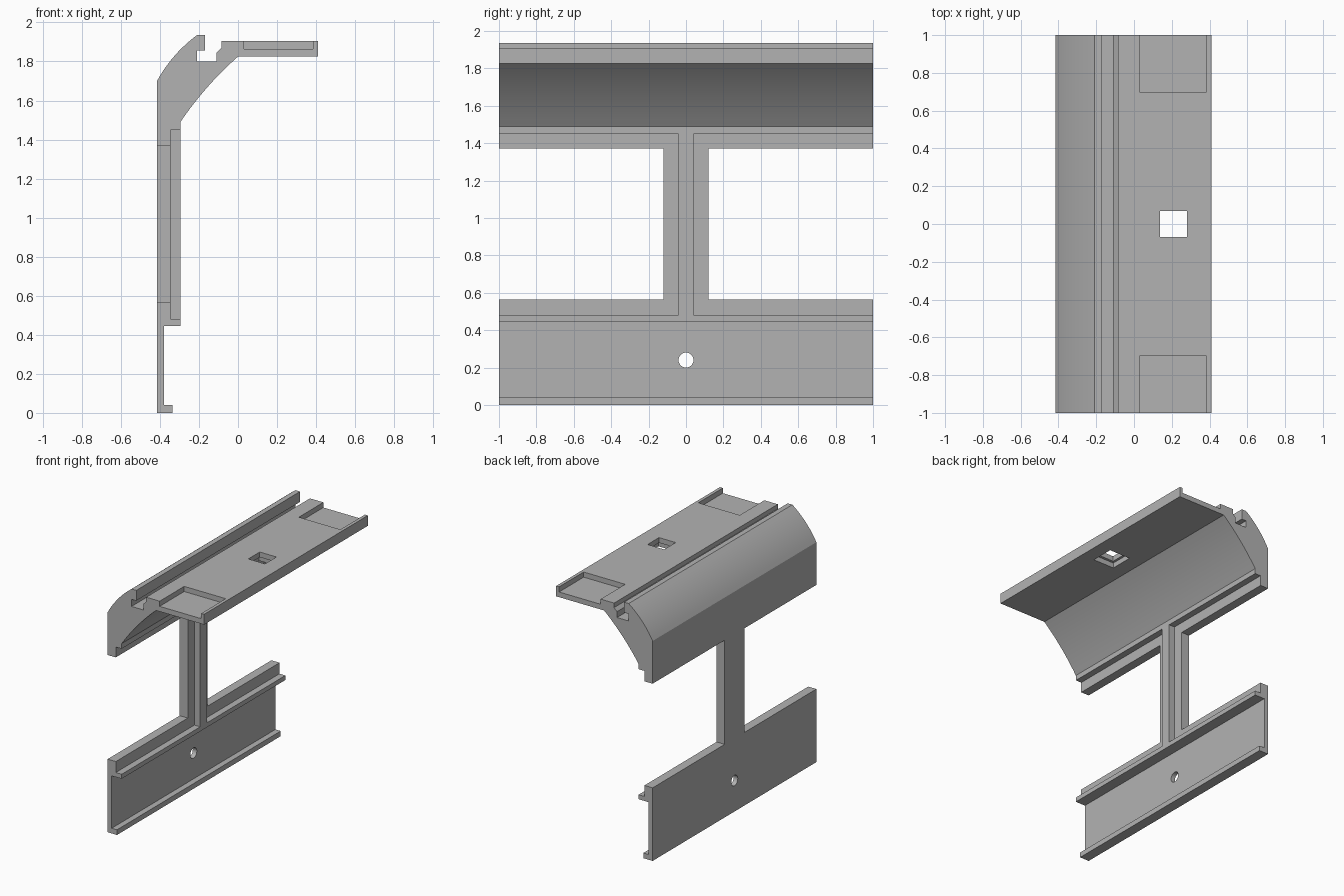
import bpy, bmesh, math
from mathutils import Matrix, Vector

if "Cube" in bpy.data.objects:
    bpy.data.objects.remove(bpy.data.objects["Cube"])

# Single grey material
grey = bpy.data.materials.new("plain_grey")
grey.use_nodes = True
colour = (0.45, 0.45, 0.45, 1)
grey.diffuse_color = colour
grey.node_tree.nodes["Principled BSDF"].inputs["Base Color"].default_value = colour


def finish(name, bm):
    bmesh.ops.recalc_face_normals(bm, faces=bm.faces)
    mesh = bpy.data.meshes.new(name)
    bm.to_mesh(mesh)
    bm.free()
    mesh.materials.append(grey)
    obj = bpy.data.objects.new(name, mesh)
    bpy.context.collection.objects.link(obj)
    return obj


def extrusion(name, profile):
    """Extrude an x-z outline along the full length in y."""
    bm = bmesh.new()
    face = bm.faces.new([bm.verts.new((x, -1, z)) for x, z in profile])
    ext = bmesh.ops.extrude_face_region(bm, geom=[face])
    verts = [v for v in ext["geom"] if isinstance(v, bmesh.types.BMVert)]
    bmesh.ops.translate(bm, verts=verts, vec=(0, 2, 0))
    return finish(name, bm)


def box(name, low, high):
    low, high = Vector(low), Vector(high)
    bm = bmesh.new()
    mat = Matrix.Translation((low + high) / 2) @ Matrix.Diagonal((*(high - low), 1))
    bmesh.ops.create_cube(bm, size=1, matrix=mat)
    return finish(name, bm)


def cylinder_x(name, centre, radius, depth):
    bm = bmesh.new()
    mat = Matrix.Translation(centre) @ Matrix.Rotation(math.pi / 2, 4, "Y")
    bmesh.ops.create_cone(bm, cap_ends=True, segments=32, radius1=radius,
                          radius2=radius, depth=depth, matrix=mat)
    return finish(name, bm)


def combine(target, tool, operation):
    mod = target.modifiers.new(operation.lower(), "BOOLEAN")
    mod.operation, mod.object, mod.solver = operation, tool, "EXACT"
    bpy.context.view_layer.objects.active = target
    bpy.ops.object.modifier_apply(modifier=mod.name)
    bpy.data.objects.remove(tool)


def arc(start, end, bulge, steps=10):
    """Shallow curve from start to end, bowed to the left by bulge."""
    a, b = Vector(start), Vector(end)
    side = Vector((a.y - b.y, b.x - a.x)).normalized()
    return [tuple(a.lerp(b, i / steps) + side * bulge * (1 - (2 * i / steps - 1) ** 2))
            for i in range(steps + 1)]


BACK, WEB, RIB = -0.415, -0.345, -0.295

# Upper bracket: wall foot, curved gusset, shelf and hooked groove
under = arc((RIB, 1.49), (0, 1.825), 0.014)
outer = arc((-0.21, 1.935), (BACK, 1.70), -0.017)
body = extrusion("bracket_body", [
    (BACK, 1.37), (WEB, 1.37), (WEB, 1.45), (RIB, 1.45), *under,
    (0.41, 1.825), (0.41, 1.905), (-0.085, 1.905), (-0.085, 1.87),
    (-0.11, 1.845), (-0.11, 1.80), (-0.21, 1.80), (-0.21, 1.855),
    (-0.17, 1.855), (-0.17, 1.935), *outer])

# Lower rail with two lips
rail = extrusion("lower_rail", [
    (BACK, 0), (-0.335, 0), (-0.335, 0.04), (-0.38, 0.04), (-0.38, 0.445),
    (RIB, 0.445), (RIB, 0.48), (WEB, 0.48), (WEB, 0.565), (BACK, 0.565)])

# Post and its raised rib join the two
post = box("post", (BACK, -0.12, 0.565), (WEB, 0.12, 1.37))
rib = box("post_rib", (WEB, -0.04, 0.48), (RIB, 0.04, 1.45))
for part in (rail, post, rib):
    combine(body, part, "UNION")

# Shelf end pockets, stepped square hole, round bolt hole
cutters = [box("pocket", (0.03, min(s * 0.7, s * 1.1), 1.865),
               (0.385, max(s * 0.7, s * 1.1), 2)) for s in (-1, 1)]
cutters.append(box("square_hole", (0.137, -0.07, 1.7), (0.28, 0.07, 2)))
cutters.append(box("hole_step", (0.118, -0.09, 1.7), (0.299, 0.09, 1.865)))
cutters.append(cylinder_x("bolt_hole", (-0.4, 0, 0.24), 0.04, 0.3))
for cutter in cutters:
    combine(body, cutter, "DIFFERENCE")

bpy.ops.object.select_all(action="DESELECT")
body.select_set(True)
bpy.context.view_layer.objects.active = body
bpy.ops.object.shade_smooth_by_angle(angle=math.radians(25))
